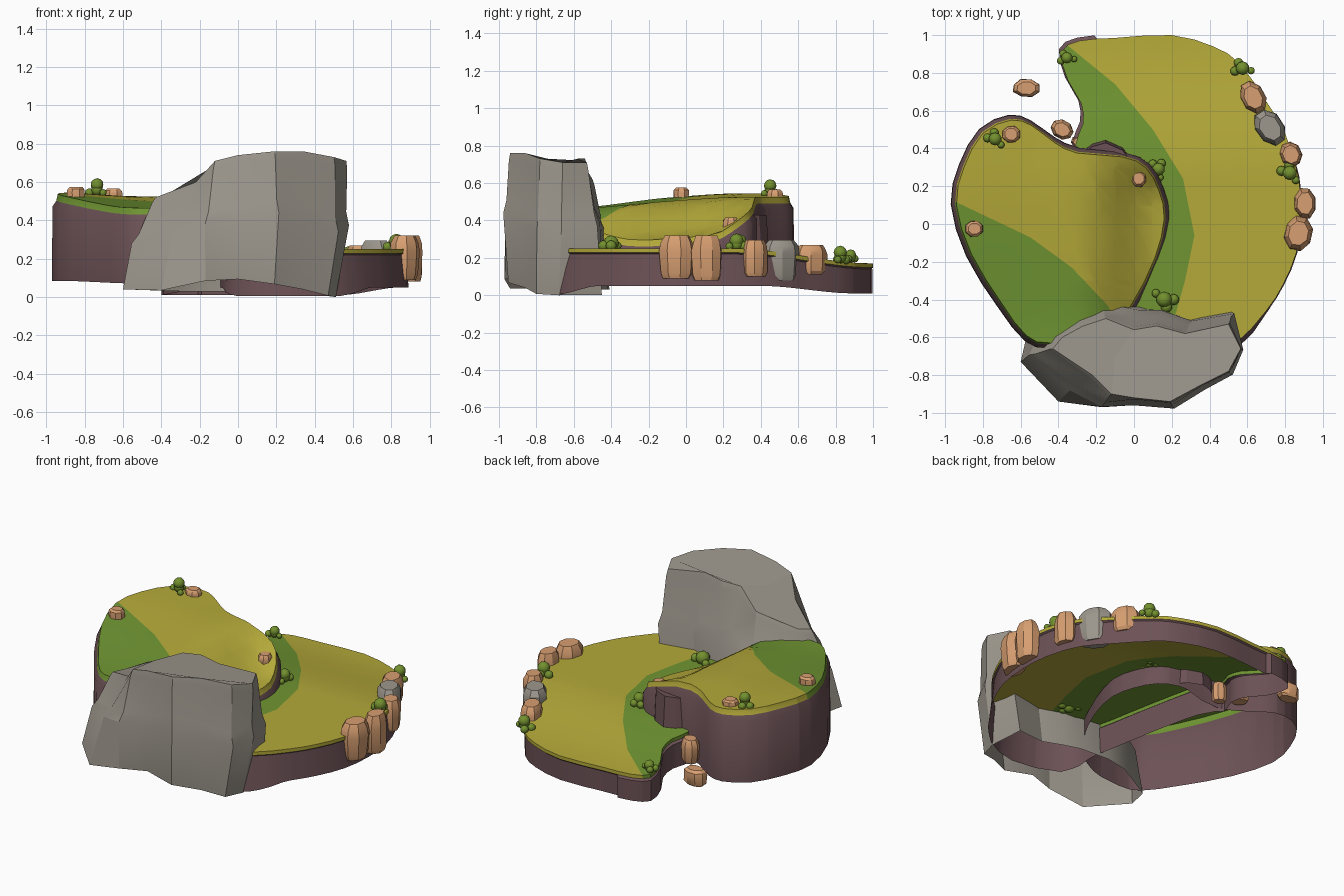
import bpy, bmesh, math, random
from mathutils import Vector

if "Cube" in bpy.data.objects:
    bpy.data.objects.remove(bpy.data.objects["Cube"])

random.seed(4)


def material(name, rgb):
    m = bpy.data.materials.new(name)
    m.diffuse_color = (*rgb, 1)
    m.use_nodes = True
    m.node_tree.nodes["Principled BSDF"].inputs["Base Color"].default_value = m.diffuse_color
    return m


GREY = material("grey_stone", (0.335, 0.31, 0.265))
EARTH = material("purple_earth", (0.15, 0.083, 0.092))
OLIVE = material("olive_grass", (0.46, 0.40, 0.042))
GREEN = material("green_grass", (0.16, 0.30, 0.032))
LEAF = material("leaf_green", (0.17, 0.28, 0.028))
TAN = material("tan_stone", (0.68, 0.345, 0.165))


def finish(bm, name, mats, smooth=None):
    me = bpy.data.meshes.new(name)
    bm.to_mesh(me)
    bm.free()
    for m in mats:
        me.materials.append(m)
    ob = bpy.data.objects.new(name, me)
    bpy.context.collection.objects.link(ob)
    if smooth:
        bpy.ops.object.select_all(action='DESELECT')
        ob.select_set(True)
        bpy.context.view_layer.objects.active = ob
        bpy.ops.object.shade_smooth_by_angle(angle=math.radians(smooth))
    return ob


def ss(a, b, v):
    t = min(max((v - a) / (b - a), 0), 1)
    return t * t * (3 - 2 * t)


def interp(pts, v):
    # piecewise linear lookup, pts sorted by first value
    if v <= pts[0][0]:
        return pts[0][1]
    for (a, p), (b, q) in zip(pts, pts[1:]):
        if v <= b:
            return p + (q - p) * (v - a) / (b - a)
    return pts[-1][1]


def smooth_loop(pts, n=2):
    out = []
    for i in range(len(pts)):
        p0, p1, p2, p3 = (Vector(pts[(i + k) % len(pts)]) for k in (-1, 0, 1, 2))
        for s in range(n):
            t = s / n
            out.append(0.5 * (2 * p1 + (p2 - p0) * t + (2 * p0 - 5 * p1 + 4 * p2 - p3) * t * t
                              + (3 * p1 - p0 - 3 * p2 + p3) * t ** 3))
    return out


# Grassy plateau: cut cap, grass lip and earth wall, open underneath
def plateau(name, outline, height, base, center, lip, wall, foot, border, is_green):
    bm = bmesh.new()
    f = bm.faces.new([bm.verts.new((p.x, p.y, 0)) for p in smooth_loop(outline)])
    f.normal_update()
    if f.normal.z < 0:
        f.normal_flip()
    bmesh.ops.triangulate(bm, faces=[f])
    cuts = [((k / 10, 0, 0), (1, 0, 0)) for k in range(-9, 10)]
    cuts += [((0, k / 10, 0), (0, 1, 0)) for k in range(-9, 10)]
    cuts += [((*a, 0), (b[1] - a[1], a[0] - b[0], 0)) for a, b in zip(border, border[1:])]
    for co, no in cuts:
        bmesh.ops.bisect_plane(bm, geom=bm.verts[:] + bm.edges[:] + bm.faces[:],
                               dist=1e-5, plane_co=co, plane_no=Vector(no).normalized())
    rim = [e for e in bm.edges if e.is_boundary]
    for v in bm.verts:
        v.co.z = height(v.co.x, v.co.y)
    for step, (off, dz) in enumerate((lip, wall, (foot, None))):
        old = set(bm.faces)
        geom = bmesh.ops.extrude_edge_only(bm, edges=rim)["geom"]
        rim = [g for g in geom if isinstance(g, bmesh.types.BMEdge) and g.is_boundary]
        for v in {v for e in rim for v in e.verts}:
            d = Vector((v.co.x - center[0], v.co.y - center[1], 0)).normalized()
            k = off(v.co) if callable(off) else off
            z = base(v.co.x, v.co.y) if dz is None else v.co.z + dz
            v.co += d * k
            v.co.z = z
        for g in bm.faces:
            if g not in old and step > 0:
                g.material_index = 2
    for g in bm.faces:
        c = g.calc_center_median()
        if g.material_index != 2 and is_green(c.x, c.y):
            g.material_index = 1
    bmesh.ops.recalc_face_normals(bm, faces=bm.faces[:])
    if sum(g.normal.z for g in bm.faces) < 0:
        bmesh.ops.reverse_faces(bm, faces=bm.faces[:])
    return finish(bm, name, [OLIVE, GREEN, EARTH], 38)


# Lower terrace, its inner edge running straight underneath the upper one
low = [(0.2, 1.0), (-0.1, 0.985), (-0.29, 0.97), (-0.385, 0.91), (-0.35, 0.76), (-0.28, 0.64),
       (-0.27, 0.53), (-0.31, 0.42), (-0.25, 0.3), (-0.2, 0.1), (-0.14, -0.2),
       (-0.09, -0.45), (0.0, -0.66), (0.3, -0.74), (0.53, -0.64), (0.7, -0.46), (0.79, -0.32),
       (0.86, -0.15), (0.885, 0.05), (0.87, 0.25), (0.8, 0.48), (0.7, 0.65), (0.56, 0.85), (0.42, 0.94)]
low_border = [(0.2, -0.55), (0.27, -0.3), (0.32, -0.06), (0.26, 0.24), (0.1, 0.5), (-0.1, 0.74), (-0.37, 0.96)]
low_yx = [(y, x) for x, y in low_border]


def low_z(x, y):
    return 0.25 - 0.08 * ss(0.25, 1.0, y)


plateau("lower_terrace", low, low_z,
        lambda x, y: 0.05 - 0.04 * ss(0.4, 0.9, y) - 0.045 * ss(0.45, 0.65, -y), (0.3, 0.1),
        (0.0, -0.022), (lambda c: 0.02 if c.x < -0.2 and c.y > 0.4 else -0.01, -0.008),
        lambda c: 0.015 * (1 - ss(0.3, 0.6, c.y)) * ss(0.3, 0.6, c.x) + 0.02 * ss(0.4, 0.6, -c.y),
        low_border, lambda x, y: x < interp(low_yx, y))

# Upper terrace, sloping down to the right
up = [(-0.94, 0.1), (-0.9, 0.3), (-0.8, 0.48), (-0.65, 0.55), (-0.54, 0.52), (-0.42, 0.43),
      (-0.3, 0.375), (-0.06, 0.355), (0.06, 0.3), (0.13, 0.18), (0.16, 0.03), (0.11, -0.18),
      (-0.01, -0.42), (-0.15, -0.58), (-0.44, -0.63), (-0.57, -0.59), (-0.7, -0.42), (-0.86, -0.16)][::-1]
up_border = [(-0.95, 0.12), (-0.55, -0.07), (-0.33, -0.23), (-0.14, -0.43), (-0.05, -0.6)]


def up_z(x, y):
    z = 0.495 + 0.03 * ss(-0.3, 0.3, y) + 0.02 * ss(0.5, 0.95, -x) - 0.03 * ss(0.1, 0.6, -y)
    return z - 0.2 * ss(-0.28, 0.12, x) * (1 - 0.6 * ss(0.12, 0.4, y))


plateau("upper_terrace", up, up_z,
        lambda x, y: 0.07 + 0.015 * ss(0.5, 0.95, -x) + 0.06 * ss(-0.25, -0.05, x), (-0.4, 0.0),
        (0.008, -0.035), (0.02, -0.03), 0.003, up_border, lambda x, y: y < interp(up_border, x))

# Fold of earth at the back of the upper terrace
bm = bmesh.new()
fold = [(-0.29, 0.37), (-0.22, 0.42), (-0.15, 0.44), (-0.06, 0.40), (-0.03, 0.36)]
hi = [bm.verts.new((x, y - 0.01, 0.43)) for x, y in fold]
lo = [bm.verts.new((x, y + 0.01, 0.15)) for x, y in fold]
for i in range(4):
    bm.faces.new((hi[i + 1], hi[i], lo[i], lo[i + 1]))
bm.faces.new(hi)
finish(bm, "earth_fold", [EARTH])

# Large front rock: foot x, y and top x, y, z around the outline
rim = [(-.60, -.73, -.43, -.66, .52), (-.40, -.94, -.22, -.80, .60), (-.17, -.97, -.12, -.90, .71),
       (.0, -.92, .0, -.92, .74), (.19, -.95, .19, -.94, .76), (.34, -.86, .34, -.86, .76),
       (.47, -.80, .5, -.78, .73), (.51, -.68, .565, -.66, .71), (.49, -.45, .5, -.53, .71),
       (.28, -.50, .27, -.58, .73), (.15, -.45, .12, -.54, .73), (.05, -.42, .0, -.56, .72),
       (-.15, -.41, -.15, -.50, .62), (-.30, -.44, -.27, -.54, .58), (-.57, -.60, -.38, -.60, .53)]
bm = bmesh.new()
rings = []
for t, bulge in ((0, 0), (0.5, 0.04), (0.6, 0.02), (0.94, 0.008), (1, 0)):
    ring = []
    for i, (bx, by, tx, ty, tz) in enumerate(rim):
        bz = interp([(-.6, .04), (-.4, .035), (-.1, .1), (.05, .09), (.3, .05), (.5, 0)], bx)
        if by > -0.6:
            bz = min(bz, 0.03)
        tt = t + (0.04 * math.sin(i * 1.9) if 0.4 < t < 0.7 else 0)
        p = Vector((bx, by, bz)).lerp(Vector((tx, ty, tz)), tt)
        d = Vector((p.x - 0.03, p.y + 0.72, 0)).normalized()
        p += d * bulge
        p.y = max(p.y, -0.998)
        ring.append(bm.verts.new(p))
    rings.append(ring)
n = len(rim)
for a, b in zip(rings, rings[1:]):
    for i in range(n):
        bm.faces.new((a[i], a[(i + 1) % n], b[(i + 1) % n], b[i]))
top = rings[-1]
mid = bm.verts.new((-0.1, -0.71, 0.70))
bm.faces.new(top[2:12] + [mid])
bm.faces.new(top[11:] + top[:3] + [mid])
finish(bm, "front_rock", [GREY], 24)


# Boulders: chamfered eight sided stones
def boulder(name, x, y, z0, z1, rx, ry, turn, mat=TAN):
    bm = bmesh.new()
    prev = None
    for r, h in ((0.78, 0), (0.95, 0.12), (1, 0.65), (0.94, 0.84), (0.7, 1)):
        ring = []
        for k in range(8):
            a = math.tau * (k + 0.5) / 8
            s = r * random.uniform(0.95, 1.05)
            u, v = rx * s * math.cos(a), ry * s * math.sin(a)
            c, q = math.cos(turn), math.sin(turn)
            ring.append(bm.verts.new((x + u * c - v * q, y + u * q + v * c, z0 + (z1 - z0) * h)))
        if prev:
            for k in range(8):
                bm.faces.new((prev[k], prev[(k + 1) % 8], ring[(k + 1) % 8], ring[k]))
        else:
            bm.faces.new(ring[::-1])
        prev = ring
    bm.faces.new(prev)
    finish(bm, name, [mat], 30)


stones = [(.63, .67, .11, .27, .065, .09, .5), (.83, .37, .10, .295, .06, .07, .4),
          (.905, .11, .08, .32, .062, .085, 0), (.87, -.05, .09, .32, .075, .095, -.2),
          (-.57, .72, .09, .19, .075, .05, 0), (-.38, .5, .1, .25, .065, .05, -.5),
          (-.29, .43, .1, .22, .045, .035, -.4), (-.65, .475, .5, .565, .05, .045, 0),
          (-.845, -.025, .5, .575, .05, .045, 0), (.025, .24, .33, .415, .042, .045, 0)]
for i, s in enumerate(stones):
    boulder("boulder_%d" % (i + 1), *s)
boulder("grey_boulder", .72, .51, .08, .295, .075, .105, .6, GREY)


# Bushes: a tall ball with smaller balls beside it
def bush(name, x, y, z, r, h, turn):
    bm = bmesh.new()
    balls = [(0, 0, h - r, r, 1.0), (0, 0, h * 0.4, r * 0.9, 1.1)]
    for k, (d, q) in enumerate(((1.2, 0.7), (1.3, 0.55), (1.0, 0.7))):
        a = turn + k * 2.5
        balls.append((d * r * math.cos(a), d * r * math.sin(a), r * 0.7, r * q, 1.0))
    for bx, by, bz, br, st in balls:
        vs = bmesh.ops.create_icosphere(bm, subdivisions=2, radius=br)["verts"]
        for v in vs:
            v.co = Vector((v.co.x + x + bx, v.co.y + y + by, v.co.z * st + z + bz))
    finish(bm, name, [LEAF], 40)


for i, b in enumerate([(-.355, .88, .175, .03, .07, 3.6), (.575, .825, .165, .036, .1, 3.5),
                       (.825, .27, .235, .038, .095, 2.9), (.13, .29, .24, .034, .085, 2.4),
                       (.16, -.4, .235, .042, .085, 0), (-.735, .45, .52, .034, .1, 3.0)]):
    bush("bush_%d" % (i + 1), *b)
